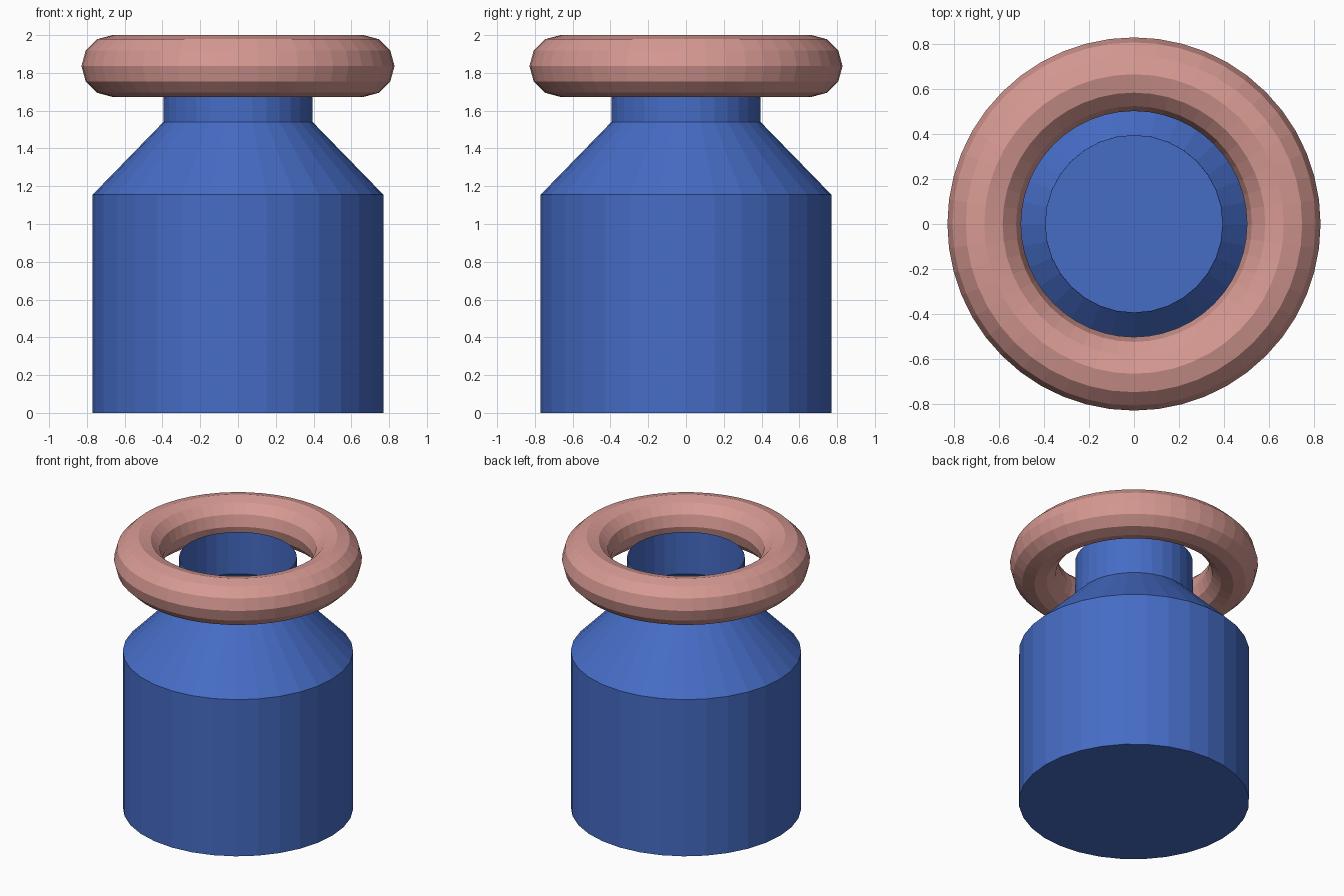
import bpy, bmesh, math

if "Cube" in bpy.data.objects:
    bpy.data.objects.remove(bpy.data.objects["Cube"])


def material(name, color):
    m = bpy.data.materials.new(name)
    m.diffuse_color = color
    m.use_nodes = True
    m.node_tree.nodes["Principled BSDF"].inputs["Base Color"].default_value = m.diffuse_color
    return m


# Bottle: thin revolved shell with a closed base and an open neck
SIDES = 32
profile = [(0.77, 0.0), (0.77, 1.155), (0.395, 1.54), (0.393, 1.85)]
bm = bmesh.new()
rings = []
for r, z in profile:
    angles = [2 * math.pi * i / SIDES for i in range(SIDES)]
    rings.append([bm.verts.new((r * math.cos(a), r * math.sin(a), z)) for a in angles])
bm.faces.new(rings[0][::-1])
for low, high in zip(rings, rings[1:]):
    for i in range(SIDES):
        j = (i + 1) % SIDES
        bm.faces.new((low[i], low[j], high[j], high[i]))
mesh = bpy.data.meshes.new("bottle")
bm.to_mesh(mesh)
bm.free()
bottle = bpy.data.objects.new("bottle", mesh)
bpy.context.collection.objects.link(bottle)
mesh.materials.append(material("blue", (0.06, 0.15, 0.56, 1)))

# Floating collar ring around the mouth
bpy.ops.mesh.primitive_torus_add(
    major_radius=0.665, minor_radius=0.1635,
    major_segments=48, minor_segments=12, location=(0, 0, 1.8365))
collar = bpy.context.object
collar.name = "collar_ring"
collar.data.materials.append(material("pink", (0.68, 0.32, 0.29, 1)))
